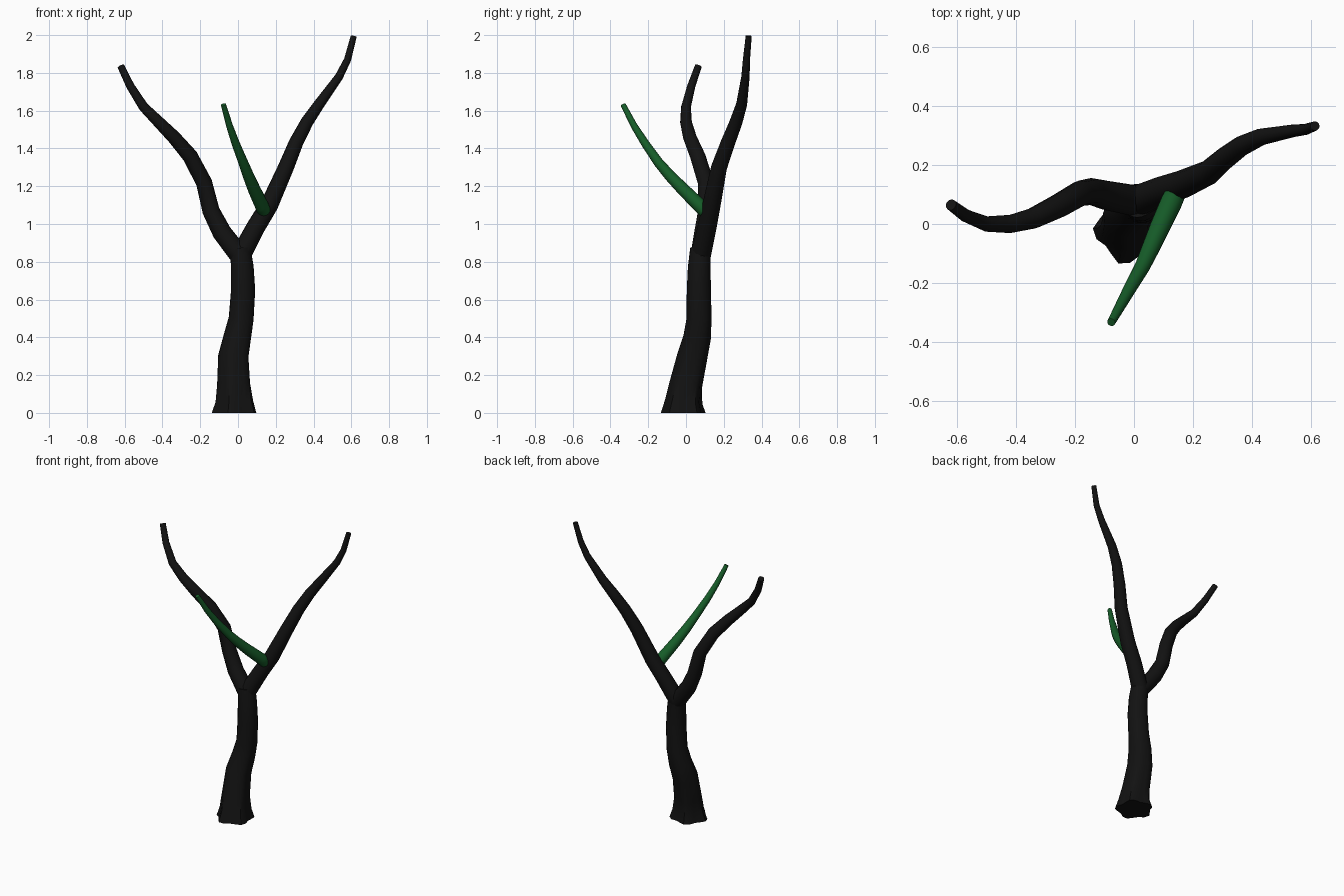
import bpy, bmesh, math
from mathutils import Vector

if "Cube" in bpy.data.objects:
    bpy.data.objects.remove(bpy.data.objects["Cube"])


def add_tube(bm, path, sides, level_start=False, lobes=()):
    """Sweep a capped tube along (x, y, z, radius) points; lobes flute each ring."""
    pts = [Vector(p[:3]) for p in path]
    n = len(pts)
    rings, u = [], Vector((1, 0, 0))
    for i, p in enumerate(pts):
        t = Vector((0, 0, 0))
        if i > 0:
            t += (p - pts[i - 1]).normalized()
        if i < n - 1:
            t += (pts[i + 1] - p).normalized()
        t.normalize()
        if i == 0 and level_start:
            t = Vector((0, 0, 1))
        u = (u - t * u.dot(t)).normalized()
        v = t.cross(u)
        amp = lobes[i] if i < len(lobes) else 0
        ring = []
        for k in range(sides):
            a = 2 * math.pi * k / sides
            r = path[i][3] * (1 + amp * math.cos(5 * (a - math.radians(185))))
            ring.append(bm.verts.new(p + (u * math.cos(a) + v * math.sin(a)) * r))
        rings.append(ring)
    for a, b in zip(rings, rings[1:]):
        for k in range(sides):
            j = (k + 1) % sides
            bm.faces.new((a[k], a[j], b[j], b[k]))
    bm.faces.new(rings[0][::-1])
    bm.faces.new(rings[-1])


def finish(bm, name, color):
    mesh = bpy.data.meshes.new(name)
    bm.to_mesh(mesh)
    bm.free()
    obj = bpy.data.objects.new(name, mesh)
    bpy.context.collection.objects.link(obj)
    mat = bpy.data.materials.new(name + "_material")
    mat.diffuse_color = color
    mat.use_nodes = True
    mat.node_tree.nodes["Principled BSDF"].inputs["Base Color"].default_value = mat.diffuse_color
    mesh.materials.append(mat)
    bpy.ops.object.select_all(action='DESELECT')
    obj.select_set(True)
    bpy.context.view_layer.objects.active = obj
    bpy.ops.object.shade_smooth_by_angle(angle=math.radians(40))
    return obj


# Trunk with fluted, flared base, and the two main limbs
trunk = [(-.015, -.015, 0, .112), (-.015, -.012, .06, .096), (-.02, 0, .15, .086),
         (-.022, .035, .3, .08), (-.002, .06, .4, .073), (.018, .07, .5, .066),
         (.027, .068, .65, .064), (.023, .07, .77, .06), (.012, .077, .87, .055)]
left_limb = [(.012, .077, .83, .054), (-.085, .095, .955, .051), (-.143, .11, 1.07, .046),
             (-.18, .105, 1.22, .043), (-.254, .062, 1.36, .041), (-.34, .02, 1.46, .036),
             (-.42, .0, 1.54, .031), (-.5, .0, 1.62, .026), (-.57, .028, 1.73, .022),
             (-.62, .065, 1.835, .019)]
right_limb = [(.012, .077, .83, .054), (.095, .112, .985, .05), (.165, .135, 1.1, .048),
              (.254, .175, 1.3, .042), (.307, .222, 1.43, .038), (.365, .265, 1.54, .034),
              (.43, .295, 1.635, .029), (.535, .315, 1.78, .022), (.58, .32, 1.87, .019),
              (.613, .332, 1.995, .016)]
bm = bmesh.new()
add_tube(bm, trunk, 20, True, (.12, .09, .06, .04, .03, .02))
add_tube(bm, left_limb, 12)
add_tube(bm, right_limb, 12)
finish(bm, "trunk_and_limbs", (.006, .006, .006, 1))

# Green side shoot: a curved tapering stem with a rounded root end
shoot = [(.145, .112, 1.055, .022), (.138, .1, 1.068, .036), (.125, .07, 1.1, .037),
         (.088, -.01, 1.178, .034), (.055, -.085, 1.255, .03), (.028, -.145, 1.325, .026),
         (-.012, -.215, 1.425, .022), (-.045, -.275, 1.52, .018), (-.077, -.333, 1.632, .014)]
bm = bmesh.new()
add_tube(bm, shoot, 16)
finish(bm, "green_shoot", (.008, .11, .022, 1))
